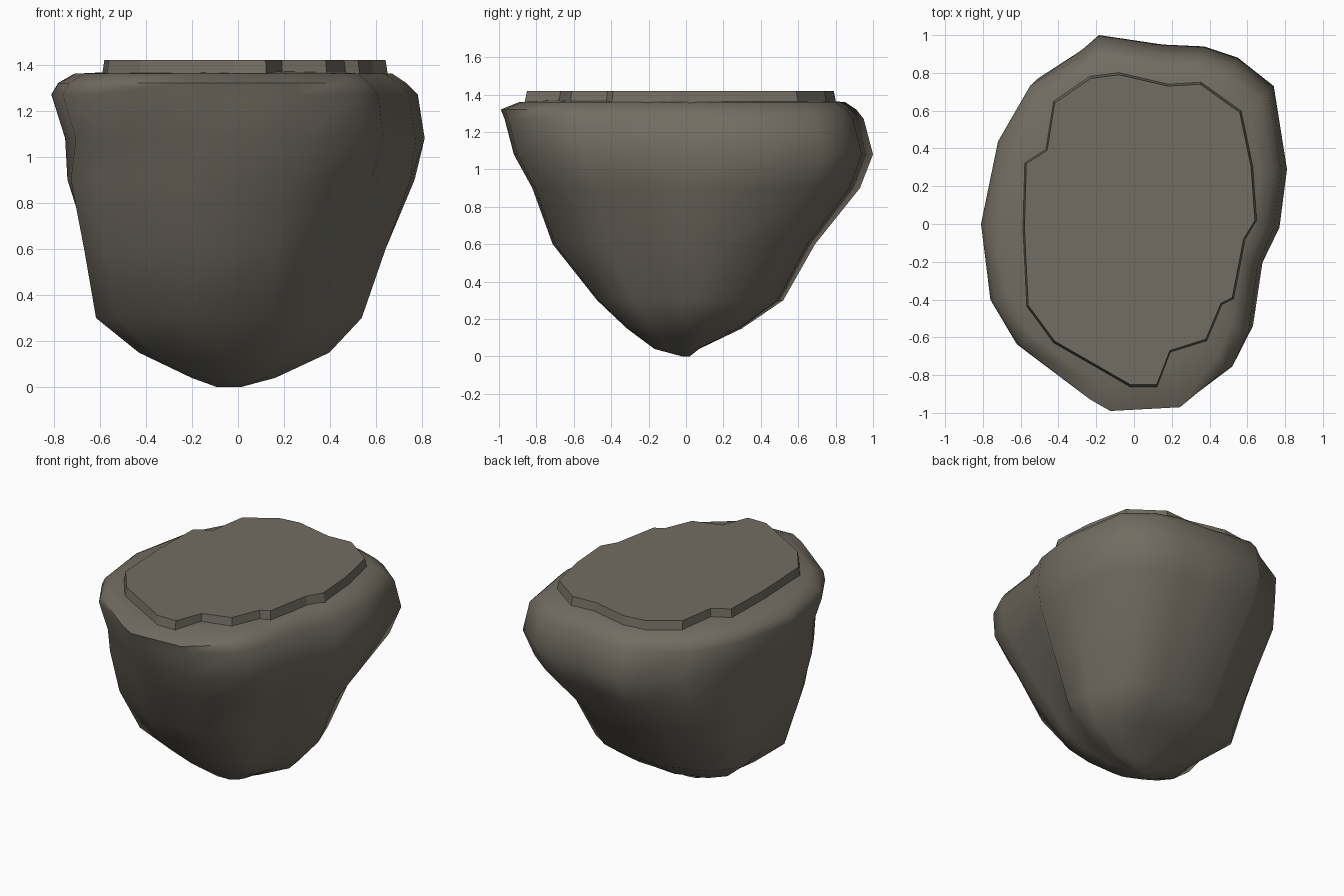
import bpy
import bmesh
import math

default_cube = bpy.data.objects.get("Cube")
if default_cube:
    bpy.data.objects.remove(default_cube, do_unlink=True)


def make_material(name, colour):
    material = bpy.data.materials.new(name)
    material.use_nodes = True
    material.diffuse_color = colour
    material.node_tree.nodes["Principled BSDF"].inputs["Base Color"].default_value = colour
    return material


def loft(name, rings, material, smooth_angle):
    """Skin a stack of equal-length rings and close both ends."""
    bm = bmesh.new()
    loops = [[bm.verts.new(point) for point in ring] for ring in rings]
    for lower, upper in zip(loops, loops[1:]):
        for i in range(len(lower)):
            j = (i + 1) % len(lower)
            bm.faces.new((lower[i], lower[j], upper[j], upper[i]))
    bm.faces.new(list(reversed(loops[0])))
    bm.faces.new(loops[-1])
    bmesh.ops.recalc_face_normals(bm, faces=bm.faces)
    mesh = bpy.data.meshes.new(name)
    bm.to_mesh(mesh)
    bm.free()
    mesh.materials.append(material)
    obj = bpy.data.objects.new(name, mesh)
    bpy.context.collection.objects.link(obj)
    bpy.ops.object.select_all(action="DESELECT")
    obj.select_set(True)
    bpy.context.view_layer.objects.active = obj
    if smooth_angle:
        bpy.ops.object.shade_smooth_by_angle(angle=math.radians(smooth_angle))
    return obj


stone = make_material("warm grey stone", (0.17, 0.152, 0.122, 1))

# Boulder: widest plan outline, counter-clockwise
boulder_outline = [
    (0.81, 0.29), (0.74, 0.73), (0.55, 0.88), (0.37, 0.94), (0.15, 0.95),
    (-0.2, 1), (-0.3, 0.92), (-0.55, 0.77), (-0.72, 0.46), (-0.81, 0),
    (-0.76, -0.41), (-0.62, -0.65), (-0.24, -0.93), (-0.13, -0.99),
    (0.27, -0.97), (0.54, -0.77), (0.63, -0.58), (0.68, -0.22), (0.77, -0.02),
]

# Boulder levels: height, then extent to right, left, front and back
boulder_levels = [
    (0, 0.09, 0.01, 0.02, 0.02),
    (0.04, 0.2, 0.17, 0.17, 0.07),
    (0.15, 0.41, 0.42, 0.32, 0.3),
    (0.3, 0.57, 0.57, 0.48, 0.52),
    (0.6, 0.61, 0.68, 0.72, 0.69),
    (0.9, 0.74, 0.79, 0.83, 0.93),
    (1.08, 0.75, 0.81, 0.93, 1),
    (1.27, 0.81, 0.78, 0.98, 0.95),
    (1.32, 0.78, 0.73, 1, 0.91),
    (1.36, 0.71, 0.67, 0.9, 0.85),
    (1.37, 0.5, 0.5, 0.72, 0.68),
]
half_width = max(x for x, y in boulder_outline)


def boulder_ring(height, right, left, front, back):
    # The lower corners lean sideways, which makes the rock uneven
    lean = 0.12 * math.sin(math.pi * min(height, 1))
    ring = []
    for x, y in boulder_outline:
        corner = abs(math.sin(2 * math.atan2(y, x)))
        px = x / half_width * (left if x > 0 else right)
        py = y * (back if y > 0 else front)
        ring.append((px - lean * corner, py, height))
    return ring


loft("boulder", [boulder_ring(*level) for level in boulder_levels], stone, 50)

# Flat top slab with a jagged edge and slightly sloping sides
slab_outline = [
    (0.64, 0.02), (0.62, 0.3), (0.56, 0.59), (0.35, 0.74), (0.18, 0.73),
    (-0.08, 0.79), (-0.23, 0.77), (-0.42, 0.64), (-0.46, 0.39), (-0.57, 0.32),
    (-0.58, -0.02), (-0.56, -0.43), (-0.42, -0.62), (-0.02, -0.85),
    (0.12, -0.85), (0.19, -0.67), (0.38, -0.61), (0.46, -0.42),
    (0.52, -0.39), (0.58, -0.08),
]


def slab_ring(height, scale):
    return [(x * scale, y * scale, height) for x, y in slab_outline]


loft("top_slab", [slab_ring(1.3, 1.03), slab_ring(1.42, 1)], stone, 0)
